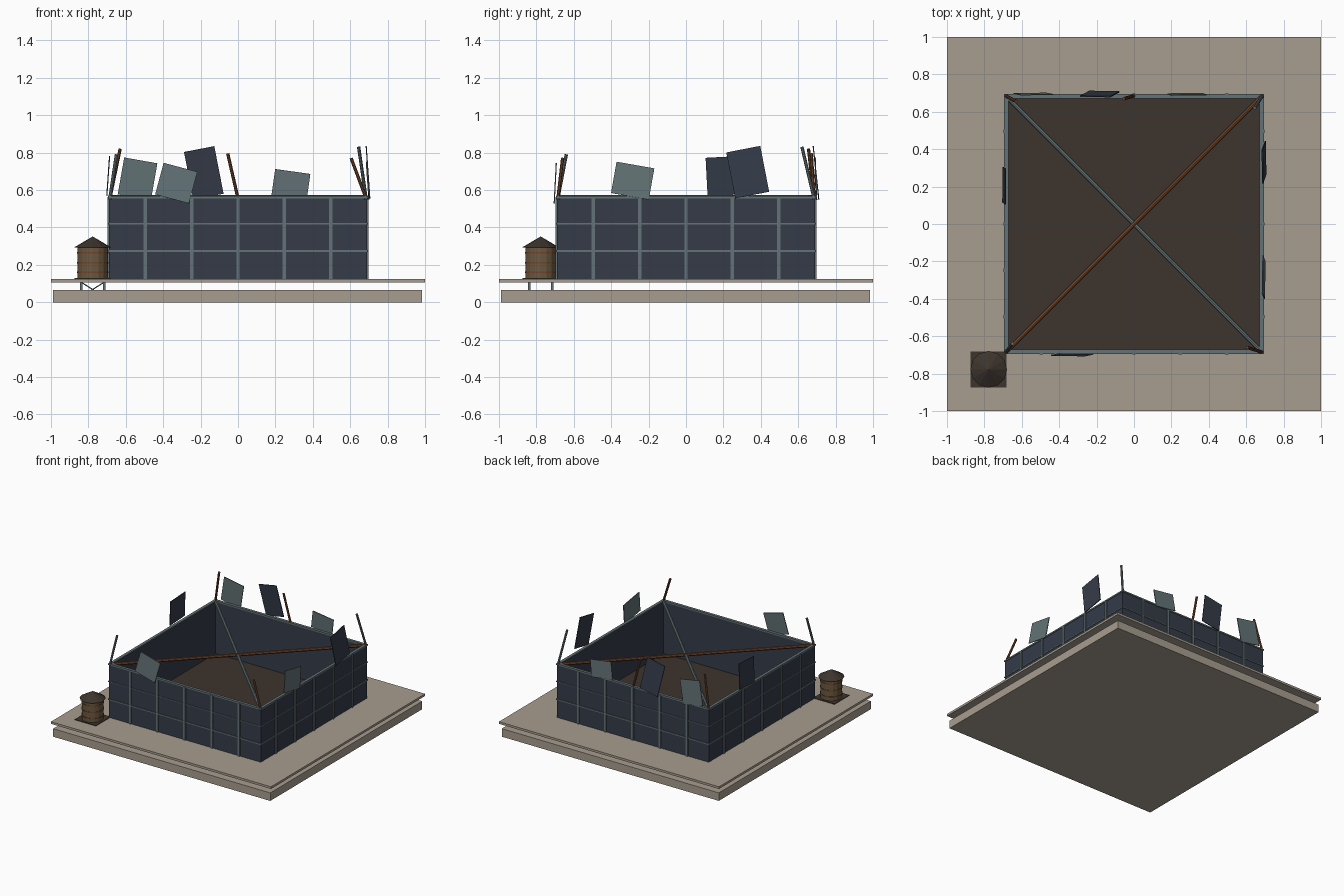
import bpy
from math import pi, radians
from mathutils import Vector, Matrix

cube = bpy.data.objects.get("Cube")
if cube:
    bpy.data.objects.remove(cube, do_unlink=True)


def material(name, rgb):
    m = bpy.data.materials.new(name)
    m.use_nodes = True
    col = (*rgb, 1)
    m.diffuse_color = col
    bsdf = next(n for n in m.node_tree.nodes if n.type == 'BSDF_PRINCIPLED')
    bsdf.inputs["Base Color"].default_value = col
    return m


CONCRETE = material("concrete", (.39, .34, .275))
SLATE = material("dark_slate", (.035, .044, .066))
STEEL = material("grey_steel", (.125, .17, .18))
RUST = material("rust", (.165, .06, .024))
DIRT = material("dark_brown", (.047, .035, .026))
WOOD = material("tank_wood", (.145, .1, .052))


def finish(name, mat):
    o = bpy.context.object
    o.name = name
    o.data.materials.append(mat)
    return o


def box(name, lo, hi, mat):
    lo, hi = Vector(lo), Vector(hi)
    bpy.ops.mesh.primitive_cube_add(size=1, location=(lo + hi) / 2)
    o = finish(name, mat)
    o.data.transform(Matrix.Diagonal((*(hi - lo), 1)))
    return o


def rod(name, a, b, r, mat, sides=8):
    a, b = Vector(a), Vector(b)
    bpy.ops.mesh.primitive_cylinder_add(vertices=sides, radius=r, depth=(b - a).length)
    o = finish(name, mat)
    o.matrix_world = Matrix.Translation((a + b) / 2) @ (b - a).to_track_quat('Z', 'Y').to_matrix().to_4x4()
    return o


def drum(name, r1, r2, z0, z1, mat, sides=16):
    bpy.ops.mesh.primitive_cone_add(vertices=sides, radius1=r1, radius2=r2, depth=z1 - z0,
                                    location=(TX, TX, (z0 + z1) / 2))
    return finish(name, mat)


# Ground: foundation and floating slab
box("foundation", (-.988, -.988, 0), (.985, .985, .066), CONCRETE)
box("ground_slab", (-1, -1, .107), (1, 1, .125), CONCRETE)

# Enclosure floor and four walls with outside ribs
W, TOP, T = .69, .562, .012
box("inner_floor", (-W + T, -W + T, .12), (W - T, W - T, .13), DIRT)
for side in range(4):
    turn = Matrix.Rotation(side * pi / 2, 4, 'Z')
    parts = [box("wall", (-W, -W, .12), (W, -W + T, TOP), SLATE),
             box("top_rail", (-W - .005, -W - .005, TOP - .006), (W + .005, -W + .018, TOP + .006), STEEL)]
    for x in (-.495, -.248, 0, .248, .495):
        parts.append(box("wall_post", (x - .009, -W - .008, .125), (x + .009, -W, TOP), STEEL))
    for z, h in ((.274, .005), (.42, .003)):
        parts.append(box("wall_rail", (-W - .005, -W - .005, z - h), (W + .005, -W, z + h), STEEL))
    for p in parts:
        p.matrix_world = turn @ Matrix.Translation(p.location)

# Diagonal beams across the opening
D = .685
rod("rust_diagonal", (-D, -D, .56), (D, D, .56), .013, RUST)
rod("steel_diagonal", (-D, D, .555), (D, -D, .555), .013, STEEL)

# Bent poles left standing on the rim
poles = [((D, -D), (.605, -.66, .77), RUST),
         ((-D, -D), (-.65, -.64, .79), STEEL),
         ((-D, D), (-.63, .655, .82), RUST),
         ((D, D), (.645, .62, .83), STEEL),
         ((0, D), (-.055, .67, .795), RUST)]
for (x, y), tip, mat in poles:
    rod("bent_pole", (x, y, .555), tip, .009, mat)


# Torn panels: wall axis, wall offset, centre, size, roll, inward lean
panels = [('y', .695, -.537, .66, .18, .20, -10, 2, STEEL),
          ('y', -.699, -.33, .637, .187, .175, -15, 3, STEEL),
          ('y', .695, -.183, .692, .165, .26, 11, 6, SLATE),
          ('y', .693, .283, .63, .19, .14, -8, 3, STEEL),
          ('x', .693, -.285, .65, .205, .17, -10, 4, STEEL),
          ('x', -.694, .205, .675, .19, .205, 3, 4, SLATE),
          ('x', .695, .33, .696, .185, .25, 11, 4, SLATE)]
for axis, off, u, z, w, h, roll, lean, mat in panels:
    o = box("torn_panel", (-w / 2, -.003, -h / 2), (w / 2, .003, h / 2), mat)
    inward = 1 if off > 0 else -1
    if axis == 'y':
        place = Matrix.Translation((u, off, z))
    else:
        place = Matrix.Translation((off, u, z)) @ Matrix.Rotation(pi / 2, 4, 'Z')
        inward = -inward
    o.matrix_world = (place @ Matrix.Rotation(radians(lean) * inward, 4, 'X')
                      @ Matrix.Rotation(-radians(roll), 4, 'Y'))

# Water tank on a braced stand
TX = -.777
box("tank_platform", (TX - .096, TX - .096, .12), (TX + .096, TX + .096, .13), DIRT)
drum("tank_body", .082, .082, .13, .296, WOOD)
for z in (.16, .212, .265):
    drum("tank_band", .0845, .0845, z - .004, z + .004, RUST)
drum("tank_roof", .098, 0, .294, .352, DIRT, 12)
L = .061
for sy in (-L, L):
    for sx in (-L, L):
        x, y = TX + sx, TX + sy
        box("tank_leg", (x - .007, y - .007, .03), (x + .007, y + .007, .122), STEEL)
        rod("leg_brace", (x, y, .107), (TX - sx, y, .03), .003, STEEL, 6)
